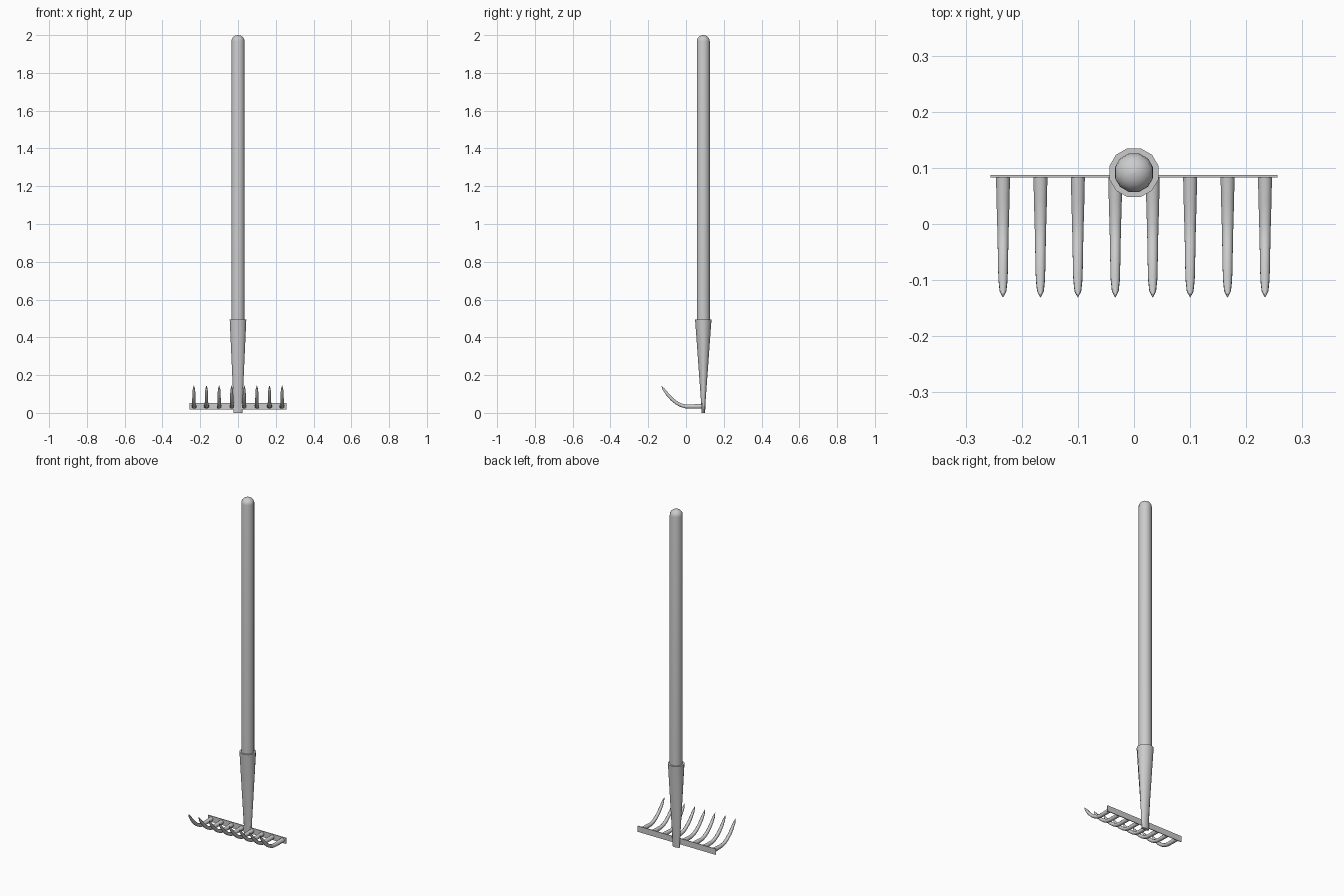
import bpy, bmesh, math
from mathutils import Vector

if "Cube" in bpy.data.objects:
    bpy.data.objects.remove(bpy.data.objects["Cube"])


def loft(name, rings, angle=40):
    """Skin a list of equal-length vertex rings and cap both ends."""
    bm = bmesh.new()
    loops = [[bm.verts.new(p) for p in ring] for ring in rings]
    n = len(loops[0])
    for a, b in zip(loops, loops[1:]):
        for i in range(n):
            j = (i + 1) % n
            bm.faces.new((a[i], a[j], b[j], b[i]))
    bm.faces.new(loops[0][::-1])
    bm.faces.new(loops[-1])
    bmesh.ops.recalc_face_normals(bm, faces=bm.faces)
    mesh = bpy.data.meshes.new(name)
    bm.to_mesh(mesh)
    bm.free()
    ob = bpy.data.objects.new(name, mesh)
    bpy.context.collection.objects.link(ob)
    bpy.ops.object.select_all(action='DESELECT')
    ob.select_set(True)
    bpy.context.view_layer.objects.active = ob
    bpy.ops.object.shade_smooth_by_angle(angle=math.radians(angle))
    return ob


def ring(centre, u, v, ru, rv, n):
    """Ellipse of n points, with flats facing along u and v."""
    c, u, v = Vector(centre), Vector(u), Vector(v)
    angles = [2 * math.pi * (i + 0.5) / n for i in range(n)]
    return [c + u * ru * math.cos(a) + v * rv * math.sin(a) for a in angles]


X, Y = (1, 0, 0), (0, 1, 0)
POLE_Y = 0.0915

# Handle: straight pole with a domed end
R, DOME = 0.0355, 0.032
profile = [(0.46, R)]
for k in range(6):
    t = math.radians(17 * k)
    profile.append((2 - DOME + DOME * math.sin(t) / math.sin(math.radians(85)), R * math.cos(t)))
loft("handle", [ring((0, POLE_Y, z), X, Y, r, r, 12) for z, r in profile])

# Socket: tapering sleeve, flattened where it grips the bar
sleeve = [(0.0, 0.024, 0.010), (0.06, 0.025, 0.0125), (0.495, 0.0455, 0.0450)]
loft("socket", [ring((0, POLE_Y, z), X, Y, rx, ry, 12) for z, rx, ry in sleeve])

# Head bar: thin flat strip
bar = [[(x, y, z) for y, z in ((0.083, 0.018), (0.087, 0.018), (0.087, 0.053), (0.083, 0.053))]
       for x in (-0.256, 0.256)]
loft("head_bar", bar)

# Tines: curved, tapering spikes (y, z, radius)
path = [(0.085, 0.035, 0.0135), (0.04, 0.034, 0.0125), (0.0, 0.034, 0.0112),
        (-0.025, 0.040, 0.0105), (-0.05, 0.053, 0.0100), (-0.075, 0.073, 0.0095),
        (-0.098, 0.098, 0.0088), (-0.118, 0.125, 0.0065), (-0.130, 0.144, 0.0008)]
for i in range(8):
    x = (i - 3.5) * 0.0667
    rings = []
    for k, (y, z, r) in enumerate(path):
        a, b = path[max(k - 1, 0)], path[min(k + 1, len(path) - 1)]
        d = Vector((0, b[0] - a[0], b[1] - a[1])).normalized()
        rings.append(ring((x, y, z), X, d.cross(Vector(X)), r, r, 8))
    loft(f"tine_{i + 1}", rings, 50)
